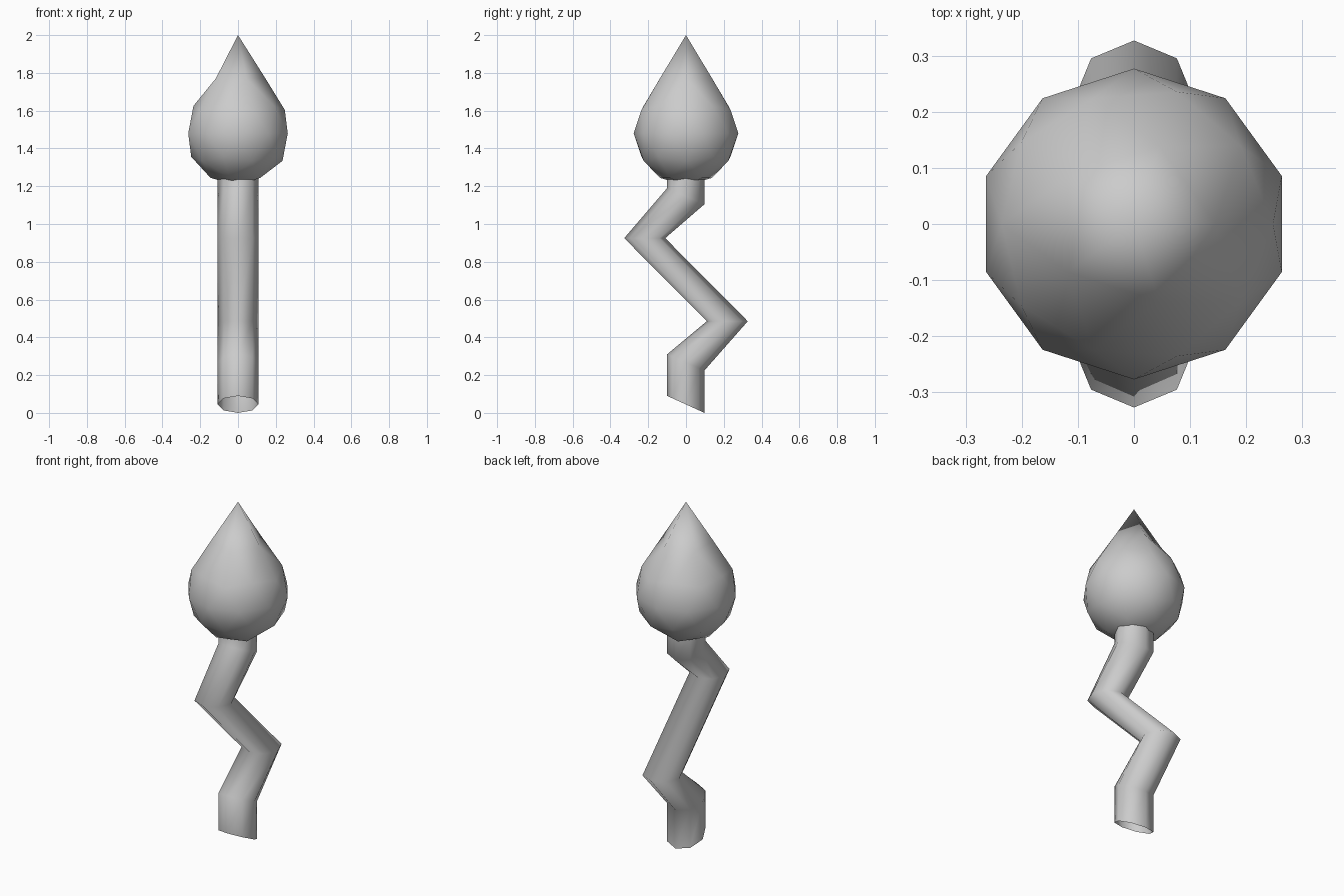
import bpy, bmesh, math
from mathutils import Vector

cube = bpy.data.objects.get("Cube")
if cube:
    bpy.data.objects.remove(cube, do_unlink=True)

grey = bpy.data.materials.new("plain_grey")
grey.use_nodes = True
colour = (0.6, 0.6, 0.6, 1)
grey.diffuse_color = colour
grey.node_tree.nodes["Principled BSDF"].inputs["Base Color"].default_value = colour


def add_object(name, bm):
    """Turn a bmesh into a smooth shaded grey object."""
    for face in bm.faces:
        face.smooth = True
    mesh = bpy.data.meshes.new(name)
    bm.to_mesh(mesh)
    bm.free()
    mesh.materials.append(grey)
    obj = bpy.data.objects.new(name, mesh)
    bpy.context.collection.objects.link(obj)
    return obj


# Zigzag stem: mitred eight-sided rings, given by their front and back points (y, z)
SIDES = 8
HALF_WIDTH = 0.108
mitres = [
    ((-0.10, 0.09), (0.098, 0.0)),
    ((-0.10, 0.31), (0.098, 0.225)),
    ((0.11, 0.485), (0.327, 0.485)),
    ((-0.327, 0.925), (-0.11, 0.925)),
    ((-0.10, 1.19), (0.098, 1.105)),
    ((-0.10, 1.29), (0.098, 1.26)),
]
bm = bmesh.new()
rings = []
for front, back in mitres:
    f, b = Vector((0, *front)), Vector((0, *back))
    centre, half = (f + b) / 2, (b - f) / 2
    ring = []
    for i in range(SIDES):
        a = math.tau * i / SIDES
        side = Vector((HALF_WIDTH * math.cos(a), 0, 0))
        ring.append(bm.verts.new(centre + side + half * math.sin(a)))
    rings.append(ring)
for low, high in zip(rings, rings[1:]):
    for i in range(SIDES):
        j = (i + 1) % SIDES
        bm.faces.new((low[i], low[j], high[j], high[i]))
add_object("zigzag_stem", bm)

# Bulb: icosphere with its top drawn up to a point
RADIUS = 0.277
CENTRE_Z = 1.48
bm = bmesh.new()
bmesh.ops.create_icosphere(bm, subdivisions=2, radius=RADIUS)
for v in bm.verts:
    height = v.co.z / RADIUS
    v.co.z += CENTRE_Z
    if height > 0.95:
        v.co.z = 2.0
    elif height > 0.8:
        v.co.z = 1.77
add_object("pointed_bulb", bm)
